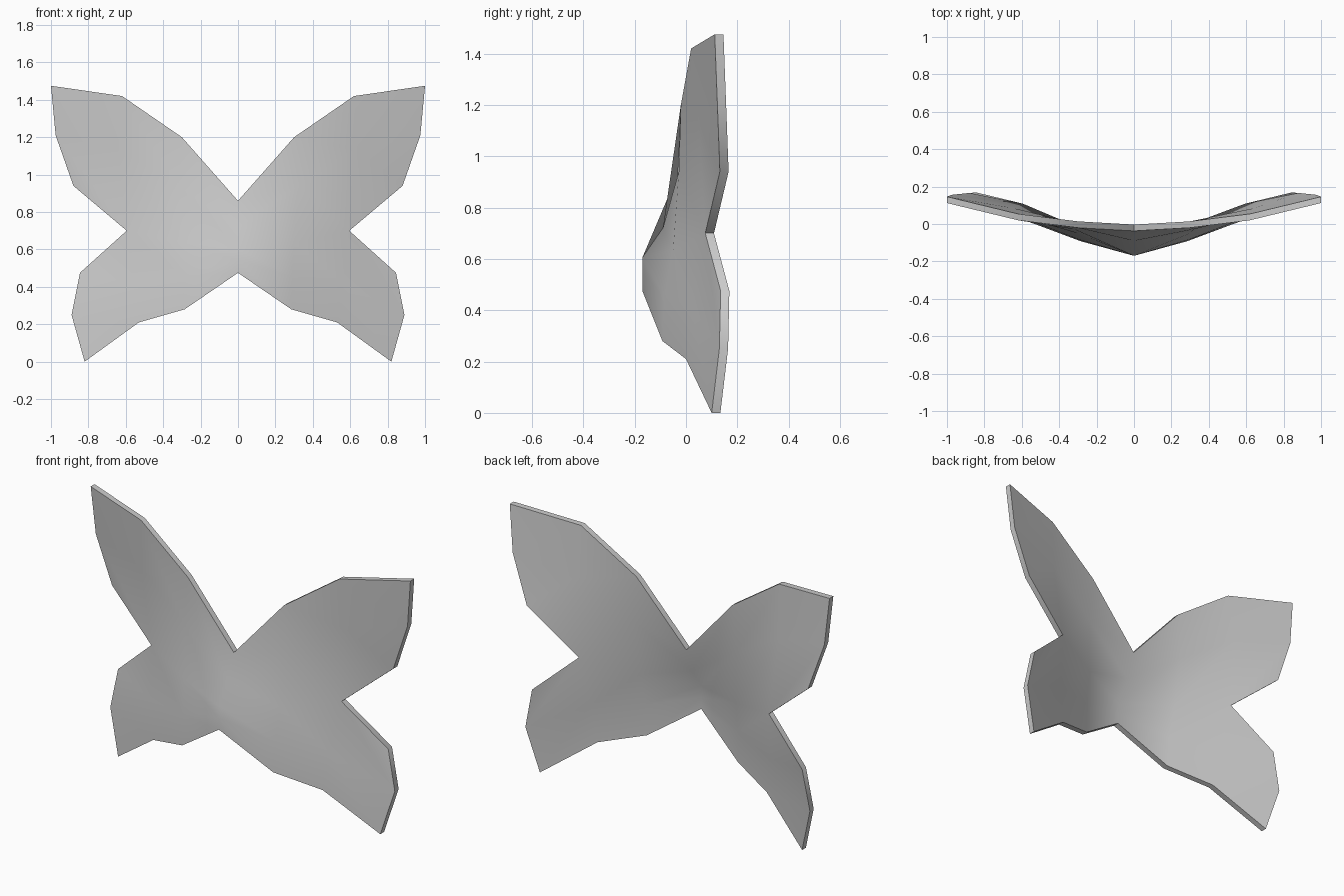
import bpy, bmesh, math

if "Cube" in bpy.data.objects:
    bpy.data.objects.remove(bpy.data.objects["Cube"])

THICK = 0.034

# Front-surface sections of the right half, each row runs centre -> wing end
seam = [(0, -.17, .605), (.30, -.05, .635), (.595, .075, .70)]
upper = [
    [(0, -.037, .86), (.30, -.02, 1.20), (.62, .02, 1.42), (1.0, .112, 1.475)],
    [(0, -.09, .72), (.32, -.028, .94), (.64, .05, 1.13), (.975, .122, 1.21)],
    seam + [(.88, .132, .94)],
]
lower = [
    seam + [(.845, .135, .475)],
    [(0, -.17, .54), (.29, -.085, .455), (.56, .02, .42), (.89, .13, .25)],
    [(0, -.17, .475), (.285, -.092, .28), (.53, 0, .21), (.82, .10, 0)],
]


def add_grid(bm, rows):
    """Skin the sections with quads, mirrored across x = 0."""
    full = [[(-x, y, z) for x, y, z in r[:0:-1]] + r for r in rows]
    grid = [[bm.verts.new(p) for p in r] for r in full]
    for a, b in zip(grid, grid[1:]):
        for i in range(len(a) - 1):
            bm.faces.new((a[i], b[i], b[i + 1], a[i + 1]))


# Upper and lower wing pairs, welded along the seam
bm = bmesh.new()
add_grid(bm, upper)
add_grid(bm, lower)
bmesh.ops.remove_doubles(bm, verts=bm.verts, dist=0.001)

# Give the sheet its thickness towards the back
ext = bmesh.ops.extrude_face_region(bm, geom=bm.faces[:], use_keep_orig=True)
back = [g for g in ext["geom"] if isinstance(g, bmesh.types.BMVert)]
bmesh.ops.translate(bm, verts=back, vec=(0, THICK, 0))
bmesh.ops.recalc_face_normals(bm, faces=bm.faces)

mesh = bpy.data.meshes.new("butterfly_wings")
bm.to_mesh(mesh)
bm.free()
wings = bpy.data.objects.new("butterfly_wings", mesh)
bpy.context.collection.objects.link(wings)

# Smooth wing surfaces, sharp rim
bpy.context.view_layer.objects.active = wings
wings.select_set(True)
bpy.ops.object.shade_smooth_by_angle(angle=math.radians(40))
